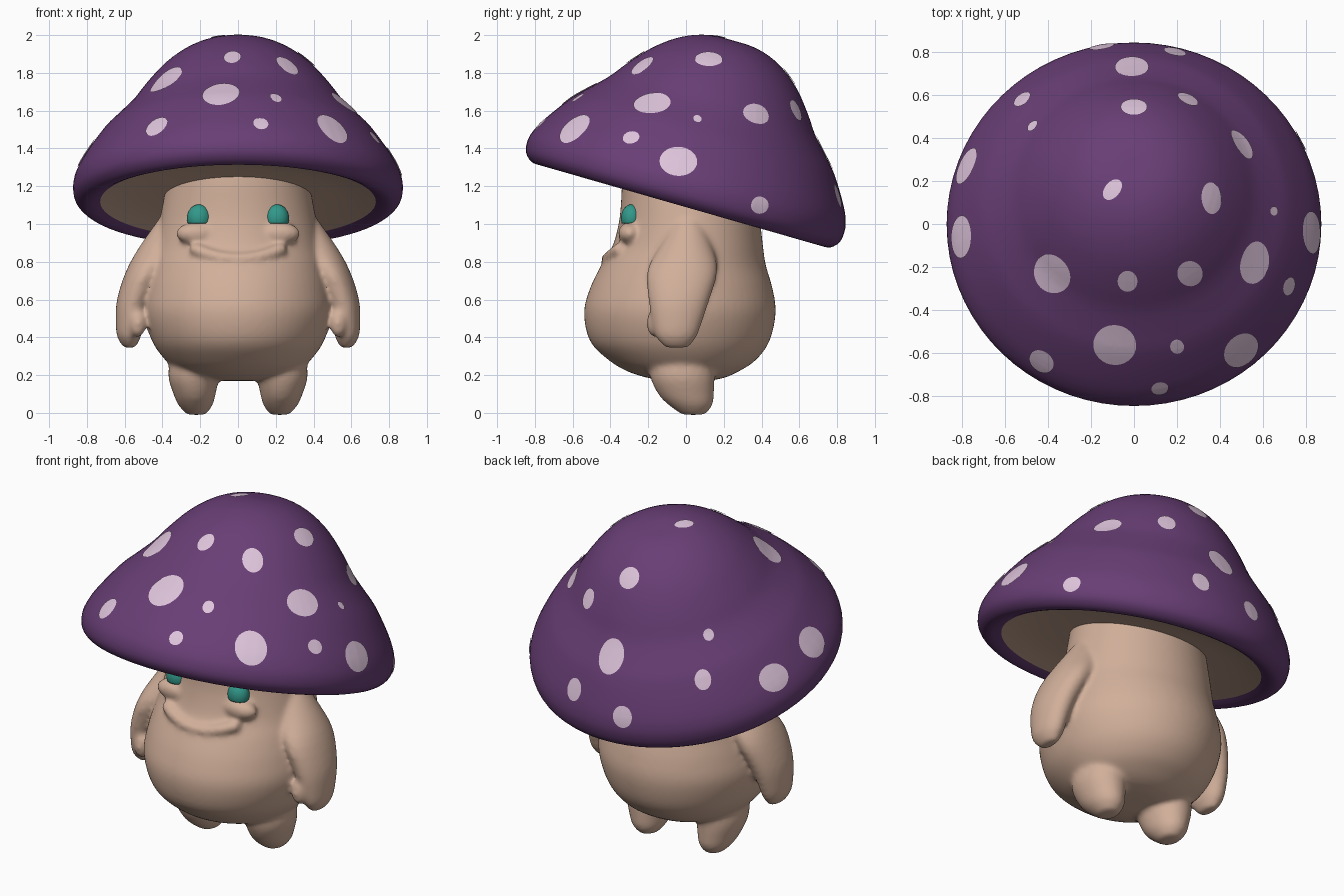
import bpy, bmesh, math
from mathutils import Vector, Matrix
from mathutils.bvhtree import BVHTree

if "Cube" in bpy.data.objects:
    bpy.data.objects.remove(bpy.data.objects["Cube"])


def material(name, rgb):
    m = bpy.data.materials.new(name)
    lin = [(c / 255 / 12.92) if c < 10 else ((c / 255 + 0.055) / 1.055) ** 2.4 for c in rgb]
    m.diffuse_color = (*lin, 1)
    m.use_nodes = True
    m.node_tree.nodes["Principled BSDF"].inputs["Base Color"].default_value = m.diffuse_color
    return m


SKIN = material("skin", (209, 175, 154))
PURPLE = material("cap purple", (104, 62, 117))
SPOT = material("spot pale pink", (222, 196, 219))
TEAL = material("eye teal", (50, 152, 138))


def finish(bm, name, mat, recalc=True):
    if recalc:
        bmesh.ops.recalc_face_normals(bm, faces=bm.faces[:])
    me = bpy.data.meshes.new(name)
    bm.to_mesh(me)
    bm.free()
    ob = bpy.data.objects.new(name, me)
    bpy.context.collection.objects.link(ob)
    me.materials.append(mat)
    for p in me.polygons:
        p.use_smooth = True
    return ob


def refine(rows, steps):
    """Catmull-Rom interpolation through rows of numbers."""
    out = []
    for i in range(len(rows) - 1):
        p = [rows[max(0, min(len(rows) - 1, i + k))] for k in (-1, 0, 1, 2)]
        for s in range(steps):
            t = s / steps
            out.append([0.5 * (2 * b + (c - a) * t + (2 * a - 5 * b + 4 * c - d) * t * t
                               + (3 * b - a - 3 * c + d) * t ** 3) for a, b, c, d in zip(*p)])
    out.append(list(rows[-1]))
    return out


def loft(bm, rows, segs=48, steps=3, caps=(True, True)):
    """Skin elliptical rings given as (z, centre x, radius x, centre y, radius y)."""
    rings = []
    for z, cx, rx, cy, ry in refine(rows, steps):
        rings.append([bm.verts.new((cx + rx * math.cos(a), cy + ry * math.sin(a), z))
                      for a in (2 * math.pi * k / segs for k in range(segs))])
    for a, b in zip(rings, rings[1:]):
        for k in range(segs):
            n = (k + 1) % segs
            bm.faces.new((a[k], a[n], b[n], b[k]))
    for ring, closed in zip((rings[0], rings[-1]), caps):
        if closed:
            bm.faces.new(ring)


def ball(bm, pos, radii, u=24, v=16):
    mat = Matrix.Translation(pos) @ Matrix.Diagonal((*radii, 1))
    bmesh.ops.create_uvsphere(bm, u_segments=u, v_segments=v, radius=1, matrix=mat)


# ---- body: belly and neck, limbs and face folds fused into one skin
bm = bmesh.new()
torso = [(.17, .12, -.10, .12), (.185, .22, -.20, .20), (.22, .31, -.31, .28), (.28, .385, -.41, .37),
         (.38, .455, -.508, .442), (.53, .50, -.54, .475), (.66, .488, -.508, .458), (.78, .462, -.45, .423),
         (.88, .44, -.39, .408), (1.0, .418, -.357, .395), (1.1, .40, -.345, .385), (1.2, .38, -.34, .38),
         (1.29, .36, -.33, .37)]
loft(bm, [(z, 0, rx, (f + b) / 2, (b - f) / 2) for z, rx, f, b in torso], 64, 4)

leg = [(.32, .22, .13, -.02, .17), (.2, .235, .135, -.02, .172), (.1, .23, .112, 0, .148),
       (.04, .225, .09, .025, .115), (-.01, .22, .05, .04, .06)]
arm = [(1.04, .36, .05, .01, .06), (.88, .41, .112, .0, .14), (.75, .485, .108, -.02, .187),
       (.6, .548, .093, -.037, .162), (.48, .572, .076, -.047, .132), (.40, .577, .062, -.052, .107),
       (.345, .574, .03, -.05, .06)]
for side in (-1, 1):
    for limb in (leg, arm):
        loft(bm, [(z, side * cx, rx, cy, ry) for z, cx, rx, cy, ry in limb], 32)
    # thumb and cheek
    ball(bm, (side * .53, -.165, .475), (.045, .045, .075))
    ball(bm, (side * .22, -.298, .95), (.11, .062, .06))
# lower lip following a smile
for i in range(41):
    t = i / 20 - 1
    ball(bm, (.22 * t, .01 - .418 * math.sqrt(1 - (.22 * t / .44) ** 2), .815 + .05 * t * t),
         (.04, .042, .034), 12, 8)
body = finish(bm, "body", SKIN)
rem = body.modifiers.new("fuse", 'REMESH')
rem.mode = 'VOXEL'
rem.voxel_size = .013
rem.use_smooth_shade = True
smooth = body.modifiers.new("soften", 'SMOOTH')
smooth.factor = .5
smooth.iterations = 12

# ---- eyes: domes cut flat along the lower lid
for side, label in ((-1, "left"), (1, "right")):
    bm = bmesh.new()
    ball(bm, (side * .206, -.288, 1.03), (.064, .056, .074), 32, 24)
    cut = bmesh.ops.bisect_plane(bm, geom=bm.verts[:] + bm.edges[:] + bm.faces[:], plane_co=(0, 0, 1.003),
                                 plane_no=(0, 0, -1), clear_outer=True)
    bmesh.ops.holes_fill(bm, edges=[e for e in bm.edges if e.is_boundary])
    finish(bm, label + "_eye", TEAL)

# ---- cap: lathed dome leaning back, crown drifting slightly backwards
TILT = Matrix.Translation((0, 0, 1.2)) @ Matrix.Rotation(math.radians(-16), 4, 'X')
dome = [(.81, .004), (.808, .1), (.785, .2), (.735, .3), (.655, .4), (.545, .495), (.45, .565), (.36, .65),
        (.28, .725), (.14, .82), (.06, .86), (0, .873), (-.06, .864), (-.1, .825), (-.105, .78), (-.085, .73)]
bm = bmesh.new()
loft(bm, [(z, 0, r, .03 * max(z, 0) / .8, r) for z, r in dome], 72, 3, (True, False))
bm.transform(TILT)
cap = finish(bm, "cap", PURPLE)

# ---- shallow hollow under the cap
bm = bmesh.new()
loft(bm, [(-.085, 0, .732, 0, .732), (-.06, 0, .6, 0, .6), (-.045, 0, .4, 0, .4), (-.04, 0, .1, 0, .1)],
     72, 2, (False, True))
bm.transform(TILT)
for f in bm.faces:
    f.normal_update()
    if f.normal.z > 0:
        f.normal_flip()
finish(bm, "cap_underside", SKIN, False)

# ---- spots: thin discs laid on the cap (x, y, radius around, radius down the slope)
SPOTS = [(-.09, -.565, .1, .11), (-.38, -.23, .095, .105), (-.03, -.265, .046, .058), (.26, -.23, .058, .076),
         (.36, .12, .074, .06), (.56, -.18, .1, .085), (.72, -.29, .045, .042), (.5, -.59, .09, .102),
         (.2, -.57, .032, .04), (.12, -.765, .04, .042), (-.43, -.64, .062, .068), (.65, .06, .022, .026),
         (.83, -.04, .1, .088), (.5, .37, .08, .062), (.25, .58, .052, .06), (0, .545, .062, .063),
         (-.01, .73, .079, .102), (-.52, .58, .046, .058), (-.47, .455, .03, .034), (-.1, .16, .055, .036),
         (-.78, .27, .092, .078), (-.805, -.06, .1, .088), (.19, .8, .053, .065), (-.15, .825, .058, .063)]
RIM_SPOTS = [(.775, .39, 1.10, .052, .046)]
tree = BVHTree.FromPolygons([v.co for v in cap.data.vertices], [p.vertices[:] for p in cap.data.polygons])


def spot(bm, centre, normal, a, b, rings=5, segs=28):
    around = Vector((0, 0, 1)).cross(normal).normalized()
    down = normal.cross(around)

    def lay(p):
        co, n, _, _ = tree.find_nearest(p)
        return bm.verts.new(co + (n if n.dot(normal) > 0 else -n) * .005)

    prev, mid = None, lay(centre)
    for r in range(1, rings + 1):
        ring = []
        for k in range(segs):
            t = 2 * math.pi * k / segs
            ring.append(lay(centre + (around * a * math.cos(t) + down * b * math.sin(t)) * (r / rings)))
        for k in range(segs):
            n = (k + 1) % segs
            bm.faces.new((mid, ring[k], ring[n]) if prev is None else (prev[k], ring[k], ring[n], prev[n]))
        prev = ring


bm = bmesh.new()
for x, y, a, b in SPOTS:
    co, n, _, _ = tree.ray_cast(Vector((x, y, 3)), Vector((0, 0, -1)))
    if co is not None:
        spot(bm, co, n if n.z > 0 else -n, a, b)
for x, y, z, a, b in RIM_SPOTS:
    co, n, _, _ = tree.find_nearest(Vector((x, y, z)))
    spot(bm, co, n if n.x > 0 else -n, a, b)
finish(bm, "cap_spots", SPOT, False)
